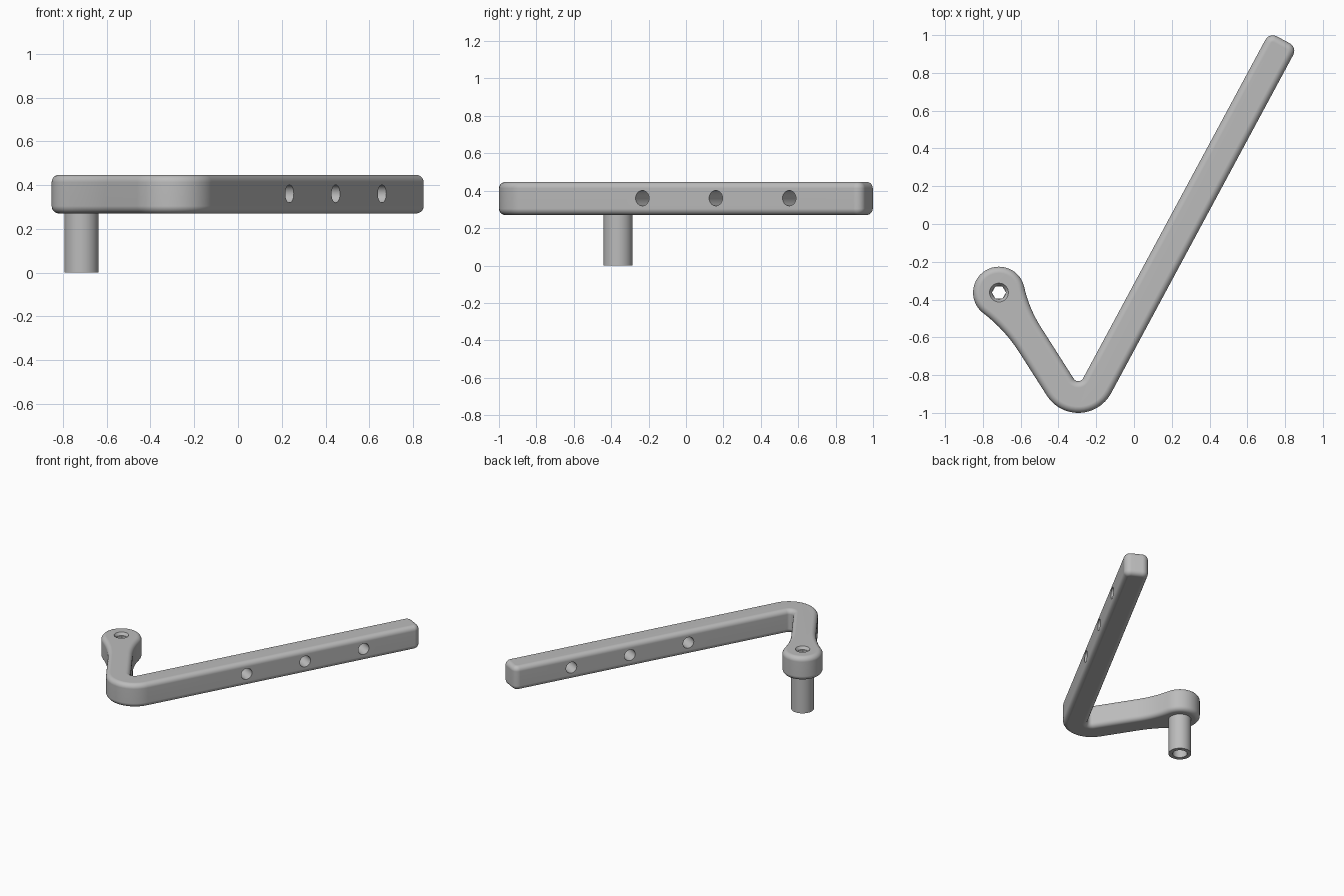
import bpy, bmesh, math
from mathutils import Vector, Matrix

if "Cube" in bpy.data.objects:
    bpy.data.objects.remove(bpy.data.objects["Cube"])

# One plain grey for everything
grey = bpy.data.materials.new("light grey")
grey.use_nodes = True
grey.diffuse_color = (0.5, 0.5, 0.5, 1)
grey.node_tree.nodes["Principled BSDF"].inputs["Base Color"].default_value = (0.5, 0.5, 0.5, 1)

BOTTOM, TOP, FILLET = 0.27, 0.447, 0.034
ELBOW, BOSS = Vector((-0.295, -0.803)), Vector((-0.715, -0.363))
OUTER, INNER, BOSS_R = 0.197, 0.029, 0.137
LONG, SHORT = 61.7, 122.5          # arm directions in degrees
LENGTH, CORNER = 2.08, 0.045


def polar(angle, r=1.0):
    a = math.radians(angle)
    return Vector((math.cos(a), math.sin(a))) * r


def arc(centre, r, a0, a1, n):
    return [centre + polar(a0 + (a1 - a0) * i / n, r) for i in range(n + 1)]


def bend(a, b, c, n=10):
    return [a * (1 - t) ** 2 + b * 2 * t * (1 - t) + c * t * t
            for t in (i / n for i in range(n + 1))]


def finish(name, bm):
    bmesh.ops.recalc_face_normals(bm, faces=bm.faces)
    mesh = bpy.data.meshes.new(name)
    bm.to_mesh(mesh)
    bm.free()
    mesh.materials.append(grey)
    ob = bpy.data.objects.new(name, mesh)
    bpy.context.collection.objects.link(ob)
    return ob


def loft(bm, rings, closed=False):
    """Skin a list of vertex rings; cap the ends unless the rings close up."""
    n = len(rings[0])
    pairs = list(zip(rings, rings[1:] + rings[:1]))
    for lo, hi in pairs if closed else pairs[:-1]:
        for i in range(n):
            j = (i + 1) % n
            bm.faces.new((lo[i], lo[j], hi[j], hi[i]))
    if not closed:
        bm.faces.new(rings[0][::-1])
        bm.faces.new(rings[-1])


def lathe(name, profile, sides, closed=False):
    """Turn (radius, height) pairs around the boss axis."""
    bm = bmesh.new()
    rings = [[bm.verts.new((*(BOSS + polar(360 * i / sides, r)), z)) for i in range(sides)]
             for r, z in profile]
    loft(bm, rings, closed)
    return finish(name, bm)


def smooth(ob):
    bpy.ops.object.select_all(action='DESELECT')
    ob.select_set(True)
    bpy.context.view_layer.objects.active = ob
    bpy.ops.object.shade_smooth_by_angle(angle=math.radians(30))
    ob.modifiers.new("even_normals", 'WEIGHTED_NORMAL').keep_sharp = True


def cut(ob, cutter):
    bpy.context.view_layer.objects.active = ob
    mod = ob.modifiers.new("cut", 'BOOLEAN')
    mod.operation, mod.solver, mod.object = 'DIFFERENCE', 'EXACT', cutter
    bpy.ops.object.modifier_apply(modifier=mod.name)
    bpy.data.objects.remove(cutter)


# Plan outline of the bent lever, counterclockwise
along, side = polar(LONG), polar(LONG - 90)
out, back = polar(SHORT), polar(SHORT + 90)
end = ELBOW + along * (LENGTH - CORNER)
inner_start = ELBOW + back * INNER + out * 0.32
outer_start = ELBOW + back * OUTER + out * 0.27
boss_arc = arc(BOSS, BOSS_R, 13, 232, 28)
outline = arc(ELBOW, OUTER, SHORT + 90, LONG + 270, 16)
outline += arc(end + side * (OUTER - CORNER), CORNER, LONG - 90, LONG, 6)
outline += arc(end + side * (INNER + CORNER), CORNER, LONG, LONG + 90, 6)
outline += arc(ELBOW, INNER, LONG + 270, SHORT + 90, 10)
outline += bend(inner_start, inner_start + out * 0.12, boss_arc[0])[:-1]
outline += boss_arc
outline += bend(boss_arc[-1], outer_start + out * 0.145, outer_start)[1:]


def inset(points, d):
    result = []
    for i, p in enumerate(points):
        e0 = (p - points[i - 1]).normalized()
        e1 = (points[(i + 1) % len(points)] - p).normalized()
        n0, n1 = Vector((e0.y, -e0.x)), Vector((e1.y, -e1.x))
        result.append(p - (n0 + n1) * d / (1 + n0.dot(n1)))
    return result


# Lever body with rounded upper and lower edges
steps = [math.radians(90 * i / 5) for i in range(6)]
levels = [(FILLET * (1 - math.sin(a)), BOTTOM + FILLET * (1 - math.cos(a))) for a in steps]
levels += [(d, BOTTOM + TOP - z) for d, z in reversed(levels)]
bm = bmesh.new()
loft(bm, [[bm.verts.new((*p, z)) for p in inset(outline, d)] for d, z in levels])
lever = finish("lever_body", bm)

# Three cross holes through the long arm
for t in (0.753, 1.199, 1.645):
    bm = bmesh.new()
    spot = ELBOW + along * t + side * (OUTER + INNER) / 2
    turn = Vector((*side, 0)).to_track_quat('Z', 'Y').to_matrix().to_4x4()
    bmesh.ops.create_cone(bm, cap_ends=True, segments=32, radius1=0.041, radius2=0.041,
                          depth=0.4, matrix=Matrix.Translation((*spot, 0.36)) @ turn)
    cut(lever, finish("hole_cutter", bm))

# Hexagonal bore with a round countersink at the boss
cut(lever, lathe("bore_cutter", [(0.037, 0.2), (0.037, 0.5)], 6))
cut(lever, lathe("countersink_cutter", [(0.036, TOP - 0.02), (0.05, TOP), (0.05, 0.5)], 32))
smooth(lever)

# Hollow pivot post below the boss
post = lathe("pivot_post", [(0.078, 0), (0.078, BOTTOM + 0.01),
                            (0.05, BOTTOM + 0.01), (0.05, 0)], 40, closed=True)
smooth(post)
